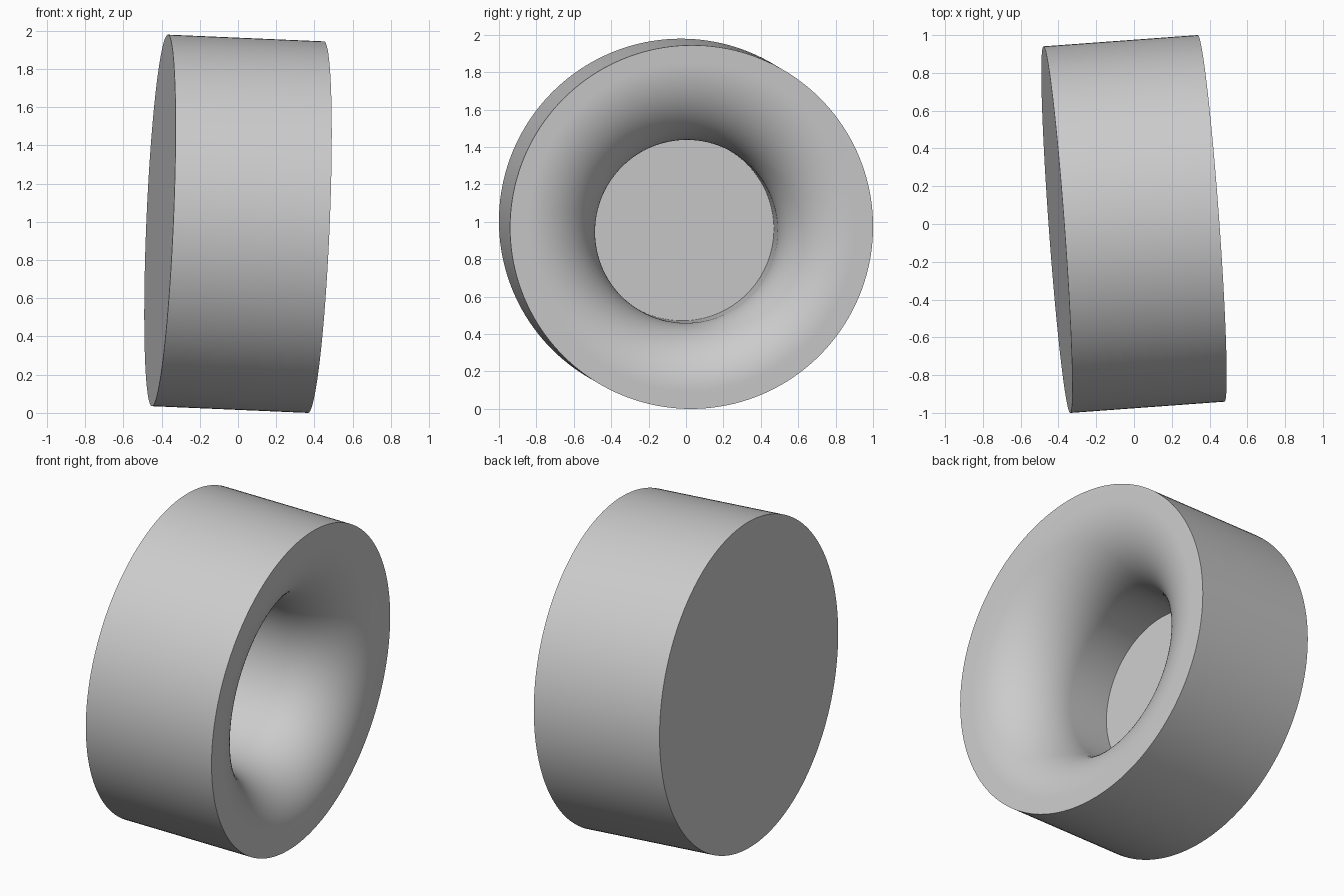
import bpy, bmesh, math
from mathutils import Vector, Matrix

cube = bpy.data.objects.get("Cube")
if cube:
    bpy.data.objects.remove(cube, do_unlink=True)

SEGMENTS = 160
RADIUS = 0.973        # outer wall
HALF = 0.41           # half thickness
MOUTH = 0.88          # where the rounded mouth starts
THROAT = 0.49         # bore radius
BEND_DEPTH = 0.39     # depth of the rounded mouth
FLOOR_DEPTH = 0.67    # depth of the bore floor
SHIFT = -0.04         # the bore sits slightly below the centre

# Grey finish
grey = bpy.data.materials.new("plain grey")
grey.use_nodes = True
colour = (0.6, 0.6, 0.6, 1)
grey.diffuse_color = colour
grey.node_tree.nodes["Principled BSDF"].inputs["Base Color"].default_value = colour

# Profile rings from the back face round to the bore floor: (axial, radius, shift)
profile = [(-HALF, RADIUS, 0), (HALF, RADIUS, 0)]
STEPS = 28
for i in range(STEPS + 1):
    a = math.pi / 2 * i / STEPS
    profile.append((HALF - BEND_DEPTH * (1 - math.cos(a)),
                    MOUTH - (MOUTH - THROAT) * math.sin(a),
                    SHIFT * math.sin(a)))
profile.append((HALF - FLOOR_DEPTH, THROAT, SHIFT))

# Lathe the ring body around local x
bm = bmesh.new()
rings = []
for x, r, shift in profile:
    angles = [2 * math.pi * k / SEGMENTS for k in range(SEGMENTS)]
    rings.append([bm.verts.new((x, r * math.cos(t), r * math.sin(t) + shift)) for t in angles])
for a, b in zip(rings, rings[1:]):
    for k in range(SEGMENTS):
        n = (k + 1) % SEGMENTS
        bm.faces.new((a[k], a[n], b[n], b[k]))
bm.faces.new(rings[0])     # closed back
bm.faces.new(rings[-1])    # bore floor
bmesh.ops.recalc_face_normals(bm, faces=bm.faces)

# Tilt the axis slightly and stand it on the ground
axis = Vector((1, 0.073, -0.043)).normalized()
tilt = Vector((1, 0, 0)).rotation_difference(axis).to_matrix().to_4x4()
bm.transform(Matrix.Translation((0, 0, 0.99)) @ tilt)
lowest = min(v.co.z for v in bm.verts)
bmesh.ops.translate(bm, verts=bm.verts, vec=(0, 0, -lowest))

mesh = bpy.data.meshes.new("flared_ring_body")
bm.to_mesh(mesh)
bm.free()
mesh.materials.append(grey)
body = bpy.data.objects.new("flared_ring_body", mesh)
bpy.context.collection.objects.link(body)

bpy.ops.object.select_all(action="DESELECT")
body.select_set(True)
bpy.context.view_layer.objects.active = body
bpy.ops.object.shade_smooth_by_angle(angle=math.radians(35))
